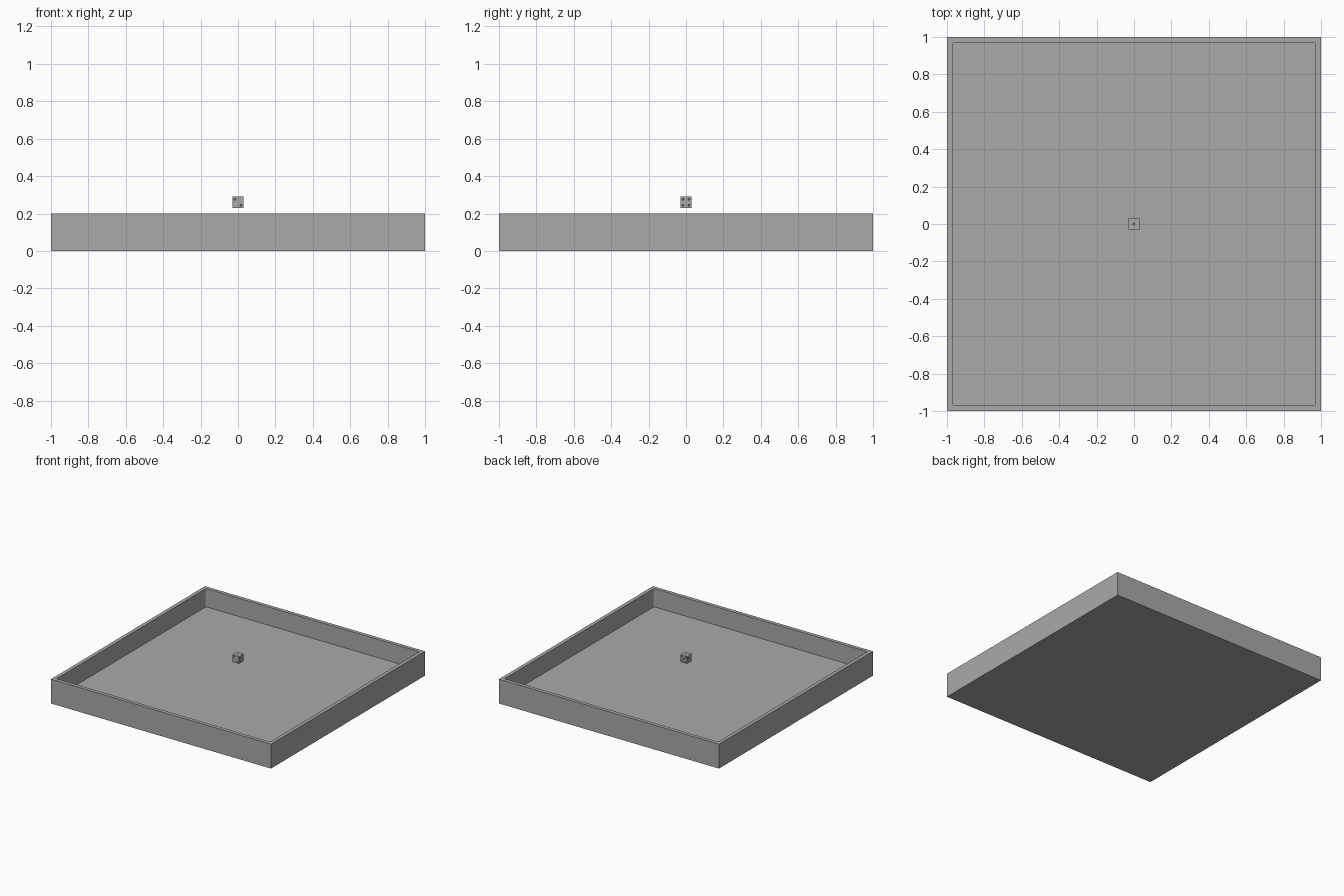
import bpy, bmesh, math
from mathutils import Matrix, Vector

if "Cube" in bpy.data.objects:
    bpy.data.objects.remove(bpy.data.objects["Cube"])


def material(name, rgb):
    m = bpy.data.materials.new(name)
    m.diffuse_color = (*rgb, 1)
    m.use_nodes = True
    m.node_tree.nodes["Principled BSDF"].inputs["Base Color"].default_value = m.diffuse_color
    return m


grey = material("plain grey", (0.4, 0.4, 0.4))


def finish(name, bm):
    bmesh.ops.recalc_face_normals(bm, faces=bm.faces)
    me = bpy.data.meshes.new(name)
    bm.to_mesh(me)
    bm.free()
    me.materials.append(grey)
    ob = bpy.data.objects.new(name, me)
    bpy.context.collection.objects.link(ob)
    return ob


def cut(target, cutter):
    mod = target.modifiers.new("cut", 'BOOLEAN')
    mod.operation = 'DIFFERENCE'
    mod.solver = 'EXACT'
    mod.object = cutter
    bpy.context.view_layer.objects.active = target
    bpy.ops.object.modifier_apply(modifier=mod.name)
    bpy.data.objects.remove(cutter)


# Square tray with a slightly round-cornered recess
WALL, FLOOR, HEIGHT, R = 0.03, 0.05, 0.2, 0.01
bm = bmesh.new()
bmesh.ops.create_cube(bm, size=1, matrix=Matrix.Translation((0, 0, HEIGHT / 2))
                      @ Matrix.Diagonal((2, 2, HEIGHT, 1)))
tray = finish("tray", bm)

bm = bmesh.new()
inner = 1 - WALL - R
ring = []
for k, (sx, sy) in enumerate([(1, 1), (-1, 1), (-1, -1), (1, -1)]):
    for j in range(5):
        a = math.pi / 2 * (k + j / 4)
        ring.append(bm.verts.new((sx * inner + R * math.cos(a),
                                  sy * inner + R * math.sin(a), FLOOR)))
face = bm.faces.new(ring)
ext = bmesh.ops.extrude_face_region(bm, geom=[face])
bmesh.ops.translate(bm, vec=(0, 0, 0.3),
                    verts=[g for g in ext["geom"] if isinstance(g, bmesh.types.BMVert)])
cut(tray, finish("recess_cutter", bm))

# Small die floating over the tray
S, Z = 0.06, 0.26
bm = bmesh.new()
bmesh.ops.create_cube(bm, size=S, matrix=Matrix.Translation((0, 0, Z)))
die = finish("die", bm)

# Hollow pips, each face given as outward, right and up axes
O = 0.016
diag = [(-O, O), (O, -O)]
four = diag + [(O, O), (-O, -O)]
faces = [
    ((0, 0, 1), (1, 0, 0), (0, 1, 0), [(0, 0)]),
    ((0, -1, 0), (1, 0, 0), (0, 0, 1), diag),
    ((1, 0, 0), (0, 1, 0), (0, 0, 1), four),
    ((-1, 0, 0), (0, -1, 0), (0, 0, 1), diag + [(0, 0)]),
    ((0, 1, 0), (-1, 0, 0), (0, 0, 1), four + [(0, 0)]),
    ((0, 0, -1), (1, 0, 0), (0, -1, 0), four + [(O, 0), (-O, 0)]),
]
bm = bmesh.new()
for n, r, u, pips in faces:
    n, r, u = Vector(n), Vector(r), Vector(u)
    for a, b in pips:
        c = Vector((0, 0, Z)) + n * (S / 2 + 0.002) + r * a + u * b
        bmesh.ops.create_uvsphere(bm, u_segments=12, v_segments=8, radius=0.006,
                                  matrix=Matrix.Translation(c))
cut(die, finish("pip_cutter", bm))
